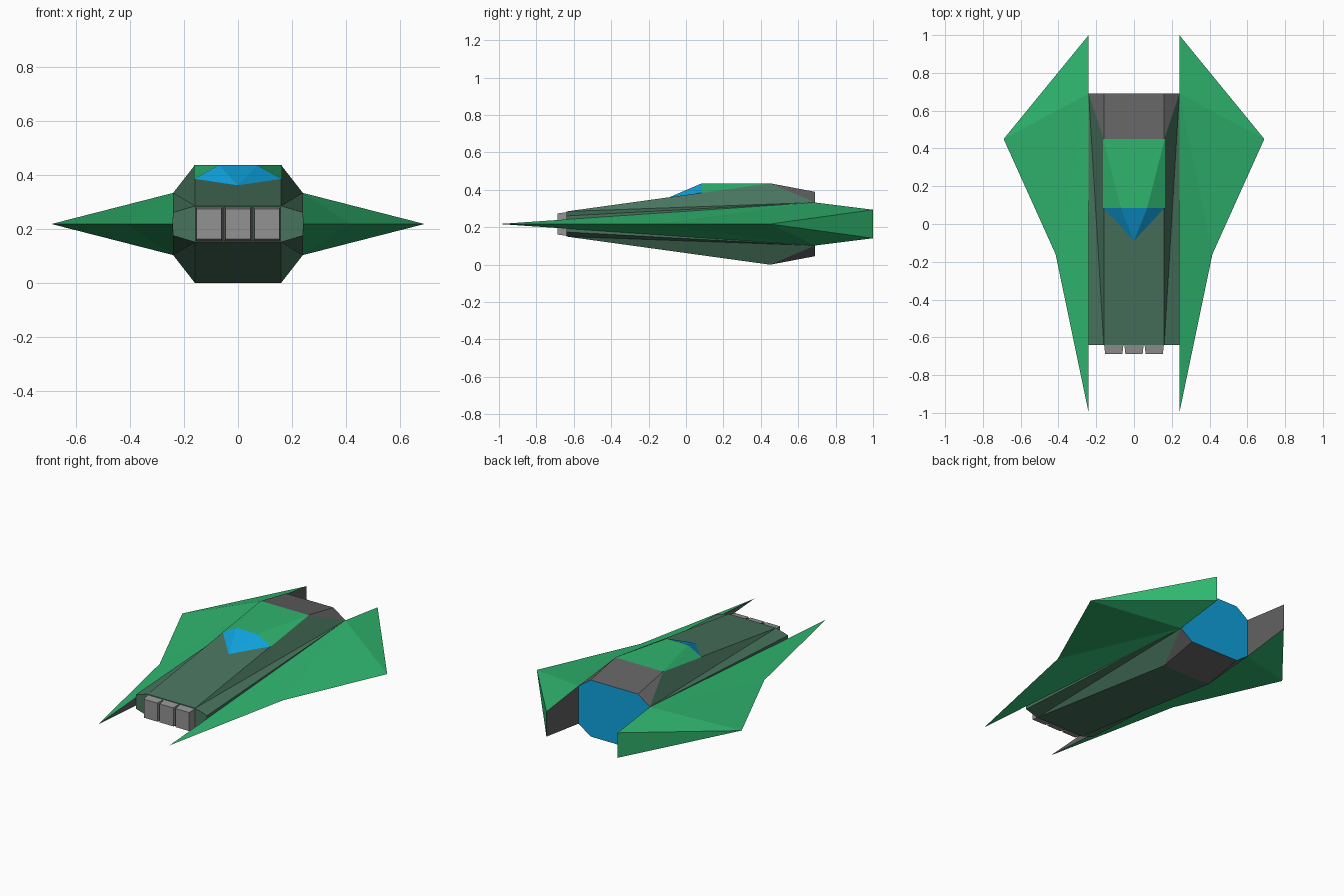
import bpy, bmesh

if "Cube" in bpy.data.objects:
    bpy.data.objects.remove(bpy.data.objects["Cube"])

MID = 0.2175  # height of the symmetry plane


def material(name, rgb):
    m = bpy.data.materials.new(name)
    m.diffuse_color = (*rgb, 1)
    m.use_nodes = True
    m.node_tree.nodes["Principled BSDF"].inputs["Base Color"].default_value = m.diffuse_color
    return m


GREEN = material("bright_green", (0.028, 0.46, 0.155))
HULL = material("grey_green", (0.065, 0.175, 0.11))
GREY = material("dark_grey", (0.125, 0.122, 0.124))
LIGHT = material("light_grey", (0.29, 0.29, 0.29))
BLUE = material("glowing_blue", (0.005, 0.36, 0.73))


def mirrored_part(name, verts, groups, z=0.0, flip_z=False):
    """Build one section of a part, then mirror it over x (and z)."""
    faces, slots = [], []
    for i, (_, fs) in enumerate(groups):
        faces += fs
        slots += [i] * len(fs)
    me = bpy.data.meshes.new(name)
    me.from_pydata(verts, [], faces)
    for mat, _ in groups:
        me.materials.append(mat)
    for poly, s in zip(me.polygons, slots):
        poly.material_index = s
    ob = bpy.data.objects.new(name, me)
    ob.location.z = z
    bpy.context.collection.objects.link(ob)
    mod = ob.modifiers.new("mirror", 'MIRROR')
    mod.use_axis = (True, False, flip_z)
    return ob


# Hull: eight-sided body, grey tail section, blue exhaust face
mirrored_part("hull", [
    (0, -.64, 0), (0, -.64, .067), (.16, -.64, .067), (.24, -.64, .043), (.24, -.64, 0),
    (0, .45, MID), (.16, .45, MID),
    (0, .69, .172), (.16, .69, .172), (.24, .69, .115), (.24, .69, 0), (0, .69, 0)],
    [(HULL, [(0, 4, 3, 2, 1), (1, 2, 6, 5), (2, 9, 6), (2, 3, 9), (4, 10, 9, 3)]),
     (GREY, [(5, 6, 8, 7), (6, 9, 8)]),
     (BLUE, [(7, 8, 9, 10, 11)])],
    MID, True)

# Wings: faceted blades with grey inner walls
mirrored_part("wings", [
    (.24, -1, 0), (.415, -.16, 0), (.69, .45, 0),
    (.24, 1, .076), (.24, .69, .115), (.24, 1, 0)],
    [(GREEN, [(0, 1, 4), (1, 2, 4), (2, 3, 4), (2, 5, 3)]),
     (GREY, [(0, 4, 3, 5)])],
    MID, True)

# Cockpit: blue windscreen and green roof
mirrored_part("cockpit", [
    (0, -.09, .36), (.163, .085, .384), (.07, .085, .435),
    (0, .085, .435), (.163, .45, .435), (0, .45, .435)],
    [(BLUE, [(0, 1, 2), (0, 2, 3)]),
     (GREEN, [(3, 2, 4, 5), (1, 4, 2)])])

# Nose blocks: three boxes tapering forwards
for i, side in enumerate(("left", "middle", "right")):
    bm = bmesh.new()
    bmesh.ops.create_cube(bm, size=1)
    for v in bm.verts:
        taper = 0.88 if v.co.y < 0 else 1
        v.co.x *= 0.104 * taper
        v.co.z *= 0.128 * taper
        v.co.y *= 0.055
    me = bpy.data.meshes.new(side + "_nose_block")
    bm.to_mesh(me)
    bm.free()
    me.materials.append(LIGHT)
    ob = bpy.data.objects.new(side + "_nose_block", me)
    ob.location = ((i - 1) * 0.107, -0.66, MID)
    bpy.context.collection.objects.link(ob)
